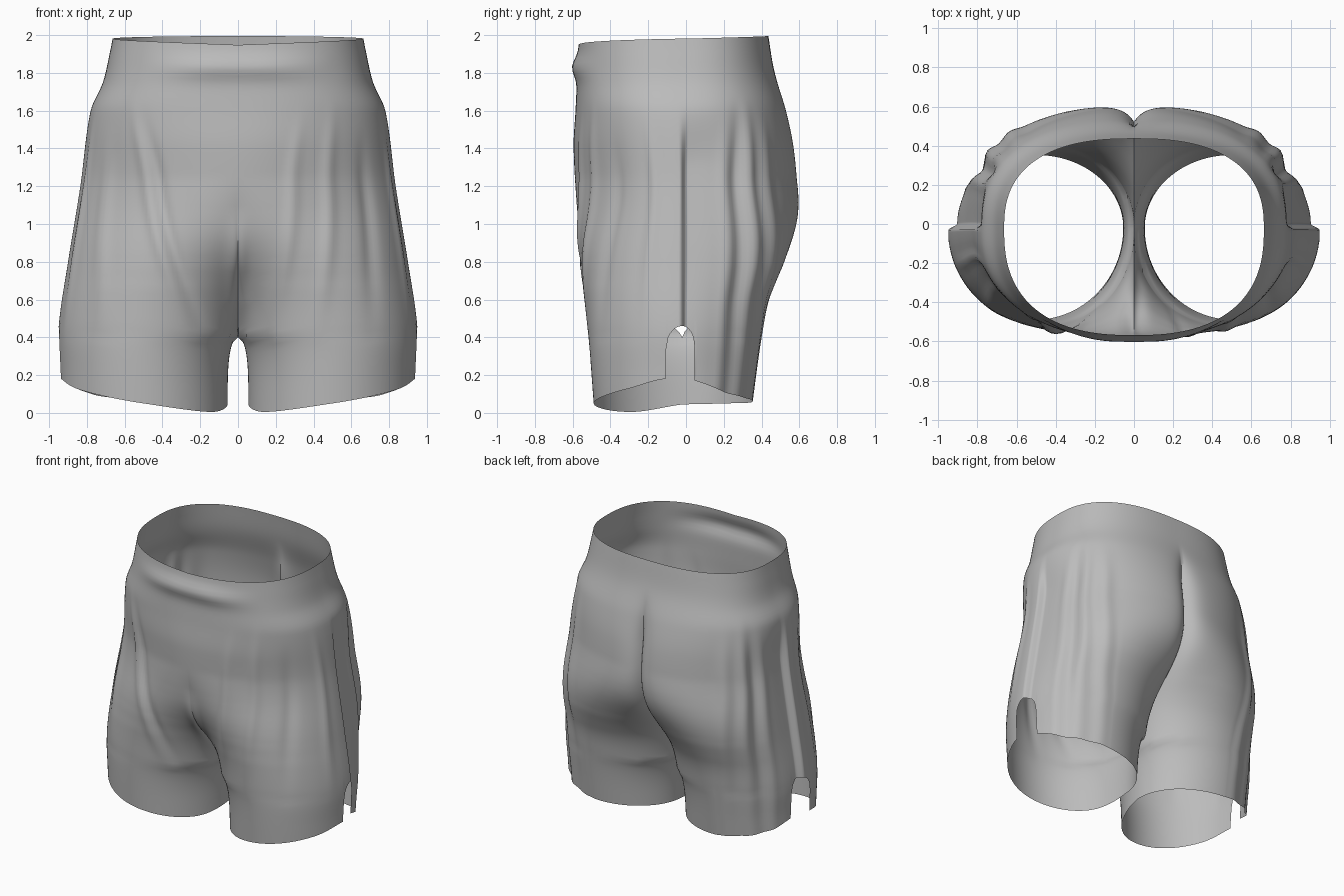
import bpy, bmesh, math

if "Cube" in bpy.data.objects:
    bpy.data.objects.remove(bpy.data.objects["Cube"])

# Silhouette profiles: (height, value)
WIDTH = [(0, .94), (.2, .945), (.45, .95), (.8, .9), (1.2, .835), (1.6, .78), (1.75, .715), (1.9, .68), (2, .66)]
FRONT = [(0, -.485), (.4, -.515), (.7, -.54), (1, -.57), (1.4, -.595), (1.6, -.585), (1.8, -.575), (2, -.565)]
BACK = [(0, .345), (.4, .4), (.6, .44), (.8, .52), (1, .585), (1.15, .6), (1.4, .58), (1.6, .535), (1.8, .47), (2, .435)]
# How far the centre of the section has split from one body ring into two leg rings
SPLIT = [(0, 1), (.4, 1), (.5, .83), (.6, .64), (.8, .3), (1, .1), (1.25, 0), (2, 0)]
# Hem height from front inseam round to back inseam
HEM = [(0, .045), (.1, .005), (.25, .05), (.4, .13), (.47, .18), (.53, .17), (.62, .1), (.75, .06), (.9, .05), (1, .045)]
CROTCH, MID_Y, SLIT = .4, -.02, .028

# Folds: (position at top, position at hem, half width, depth, top height)
BACK_FOLDS = [(.59, .585, .012, .01, 1.6), (.625, .61, .016, -.024, 1.65), (.655, .645, .016, .02, 1.65),
              (.71, .7, .022, .02, 1.6)]
FOLDS = {
    1: BACK_FOLDS + [(.16, .13, .015, .014, 1.6), (.24, .22, .015, .014, 1.65), (.33, .33, .018, -.015, 1.5),
                     (.43, .44, .012, .012, 1.6)],
    -1: BACK_FOLDS + [(.27, .13, .013, .015, 1.65), (.24, .1, .013, -.016, 1.6), (.35, .33, .02, .014, 1.5),
                      (.43, .44, .012, .012, 1.6)],
}


def smooth(a, b, x):
    s = min(1, max(0, (x - a) / (b - a)))
    return s * s * (3 - 2 * s)


def profile(pts, z):
    """Smooth curve through the profile points."""
    z = min(pts[-1][0], max(pts[0][0], z))
    i = next(n for n in range(len(pts) - 1) if z <= pts[n + 1][0])

    def slope(n):
        a, b = pts[max(0, n - 1)], pts[min(len(pts) - 1, n + 1)]
        return (b[1] - a[1]) / (b[0] - a[0])
    (z0, p0), (z1, p1) = pts[i], pts[i + 1]
    h = z1 - z0
    s = (z - z0) / h
    blend = s * s * (3 - 2 * s)
    return p0 + (p1 - p0) * blend + h * s * (1 - s) * ((1 - s) * slope(i) - s * slope(i + 1))


def section(t, z):
    """Unit section at t: 0 is the front centre, .5 the side, 1 the back centre."""
    w = profile(WIDTH, z)
    gap = .055 * math.sqrt(max(0, 1 - (z / CROTCH) ** 4)) if z < CROTCH else 0
    u = 1 - abs(2 * t - 1)
    # the outer cloth turns into a leg more gradually than the crotch seam
    inner = min(1, max(0, profile(SPLIT, z))) if z > CROTCH else 1
    outer = 1 - smooth(.15, 1.2, z)
    k = inner + (outer - inner) * smooth(0, .35, u)
    # body ring, squarer at the waist and rounder over the hips
    square = .8 + (.2 if t <= .5 else .13) * (1 - smooth(1.2, 1.8, z))
    a = math.pi / 2 * u ** 1.25
    bx, by = w * math.sin(a) ** square, max(0, math.cos(a)) ** square
    # leg ring, with a leaner outer back quarter
    b = math.pi * u
    c = -math.cos(b)
    if t > .5 and c > 0:
        c **= 1.4
    lx = (w + gap) / 2 + (w - gap) / 2 * c
    ly = max(0, math.sin(b))
    return bx + (lx - bx) * k, by + (ly - by) * k


def point(side, t, z):
    x, y = section(t, z)
    peak = max(section(n / 40 + (.5 if t > .5 else 0), z)[1] for n in range(21))
    reach = profile(FRONT if t <= .5 else BACK, z)
    y = MID_Y + y / peak * (reach - MID_Y)
    if t > .5:
        # seat cleft
        y -= .075 * math.exp(-abs(x) / .05) * smooth(.5, .8, z) * (1 - smooth(1.4, 1.8, z))
    else:
        # rounded front gusset and waistband swell
        y -= .05 * math.exp(-(x / .05) ** 2) * smooth(.4, .6, z) * (1 - smooth(.75, 1.1, z))
        y -= .03 * math.exp(-((z - 1.83) / .06) ** 2) * (1 - smooth(.05, .3, t))
    # cloth folds pushed out from the middle of the leg, fading towards the hem
    push = 0
    for top, hem, wide, depth, start in FOLDS[side]:
        c = hem + (top - hem) * z / 1.6
        fade = 1 - smooth(start - .4, start + .05, z)
        fade *= smooth(.3, .9, z) if top < .5 else .5 + .5 * smooth(.1, .9, z)
        push += depth * math.exp(-((t - c) / wide) ** 2) * fade
    push *= smooth(0, .12, t) * smooth(0, .12, 1 - t)
    # front panel lapping over the back panel at the side seam
    push -= .045 * smooth(.496, .508, t) * (1 - smooth(.51, .64, t)) * (1 - smooth(1.3, 1.65, z))
    dx, dy = x - .35, y - MID_Y
    length = math.hypot(dx, dy) or 1
    return side * (x + push * dx / length), y + push * dy / length, z


def hem_height(t):
    """Hem line, notched by an arched slit at the side."""
    if abs(t - .5) <= SLIT + 1e-6:
        s = abs(t - .5) / SLIT
        return .34 + .12 * math.sqrt(max(0, 1 - s * s))
    return profile(HEM, t)


# Columns, with extra ones framing the slit
cols = [n / 120 for n in range(121) if abs(n / 120 - .5) > SLIT + .004]
cols += [.5 + SLIT * n / 8 for n in range(-8, 9)]
cols += [.5 - SLIT - .0015, .5 + SLIT + .0015]
cols.sort()
LOW, HIGH = 14, 56

bm = bmesh.new()
for side in (1, -1):
    grid = []
    for t in cols:
        hem, split = hem_height(t), CROTCH + .15 * math.sin(math.pi * t)
        rim = 1.948 + .047 * math.sin(math.pi / 2 * t)
        heights = [hem + (split - hem) * j / LOW for j in range(LOW)]
        heights += [split + (rim - split) * j / HIGH for j in range(HIGH + 1)]
        grid.append([bm.verts.new(point(side, t, z)) for z in heights])
    for left, right in zip(grid, grid[1:]):
        for j in range(LOW + HIGH):
            quad = [left[j], right[j], right[j + 1], left[j + 1]]
            bm.faces.new(quad if side > 0 else quad[::-1])

# Weld the inner leg seams and the centre seam
bmesh.ops.remove_doubles(bm, verts=bm.verts, dist=.0005)
mesh = bpy.data.meshes.new("shorts")
bm.to_mesh(mesh)
bm.free()
shorts = bpy.data.objects.new("shorts", mesh)
bpy.context.collection.objects.link(shorts)

# Plain grey cloth
cloth = bpy.data.materials.new("grey_cloth")
cloth.use_nodes = True
colour = (.5, .5, .5, 1)
cloth.diffuse_color = colour
shader = cloth.node_tree.nodes["Principled BSDF"]
shader.inputs["Base Color"].default_value = colour
shader.inputs["Roughness"].default_value = .8
mesh.materials.append(cloth)

bpy.context.view_layer.objects.active = shorts
shorts.select_set(True)
bpy.ops.object.shade_smooth_by_angle(angle=math.radians(60))
